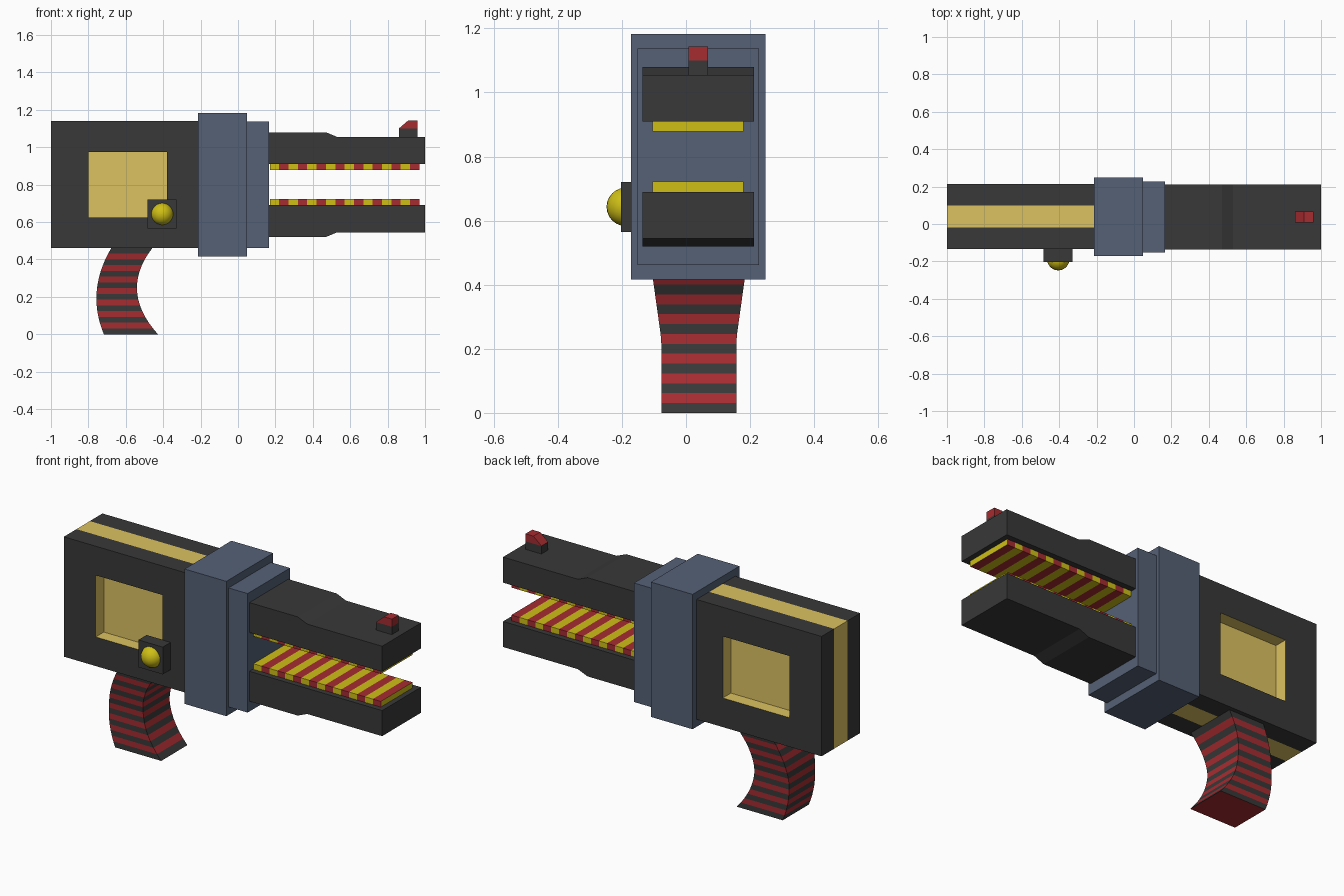
import bpy, bmesh

if "Cube" in bpy.data.objects:
    bpy.data.objects.remove(bpy.data.objects["Cube"])


def material(name, rgb):
    m = bpy.data.materials.new(name)
    m.diffuse_color = (*rgb, 1)
    m.use_nodes = True
    m.node_tree.nodes["Principled BSDF"].inputs["Base Color"].default_value = m.diffuse_color
    return m


DARK = material("dark_grey", (0.04, 0.04, 0.04))
RED = material("red", (0.38, 0.025, 0.03))
YELLOW = material("yellow", (0.62, 0.52, 0.008))
TAN = material("tan", (0.72, 0.54, 0.12))
BLUE = material("slate_blue", (0.09, 0.12, 0.18))
YC = 0.04      # centre plane of the body
ZC = 0.80      # centre line between the jaws


def loft(name, rings, mats, pick=lambda i: 0):
    """Bridge closed rings of points; pick(i) gives the material slot of band i,
    with -1 for the first cap and len(rings)-1 for the last cap."""
    bm = bmesh.new()
    vs = [[bm.verts.new(p) for p in r] for r in rings]
    n = len(rings[0])
    bm.faces.new(vs[0]).material_index = pick(-1)
    for i in range(len(vs) - 1):
        for k in range(n):
            f = bm.faces.new((vs[i][k], vs[i][(k + 1) % n],
                              vs[i + 1][(k + 1) % n], vs[i + 1][k]))
            f.material_index = pick(i)
    bm.faces.new(vs[-1]).material_index = pick(len(vs) - 1)
    bmesh.ops.recalc_face_normals(bm, faces=bm.faces)
    me = bpy.data.meshes.new(name)
    bm.to_mesh(me)
    bm.free()
    for m in mats:
        me.materials.append(m)
    ob = bpy.data.objects.new(name, me)
    bpy.context.collection.objects.link(ob)
    return ob


def prism(name, profile, y0, y1, mat):
    """Extrude an x/z profile along y."""
    return loft(name, [[(x, y, z) for x, z in profile] for y in (y0, y1)], [mat])


def rect(x0, x1, z0, z1):
    return [(x0, z0), (x1, z0), (x1, z1), (x0, z1)]


def box(name, x0, x1, y0, y1, z0, z1, mat):
    return prism(name, rect(x0, x1, z0, z1), y0, y1, mat)


# Body: tan core between two dark plates with recessed tan windows
box("body_core", -1, -0.2, -0.02, 0.10, 0.46, 1.14, TAN)
outer, window = rect(-1, -0.2, 0.46, 1.14), rect(-0.80, -0.38, 0.625, 0.975)
for side, name in ((-1, "front_plate"), (1, "back_plate")):
    steps = ((outer, 0.06), (outer, 0.173), (window, 0.173), (window, 0.10))
    loft(name, [[(x, YC + side * d, z) for x, z in shape] for shape, d in steps],
         [DARK, TAN], lambda i: int(i >= 2))

# Collar
box("collar", -0.215, 0.047, -0.172, 0.248, 0.417, 1.182, BLUE)
box("collar_step", 0.047, 0.167, -0.152, 0.228, 0.462, 1.137, BLUE)

# Jaws and their striped inner strips, mirrored about the centre line
STEP = 0.05
for side, name in ((1, "upper"), (-1, "lower")):
    prof = [(0.16, 0.11), (1, 0.11), (1, 0.255), (0.53, 0.255), (0.47, 0.28), (0.16, 0.28)]
    prism(name + "_jaw", [(x, ZC + side * z) for x, z in prof], -0.136, 0.212, DARK)
    rings = [[(0.17 + STEP * i, y, ZC + side * z) for y, z in
              ((-0.105, 0.078), (0.18, 0.078), (0.18, 0.111), (-0.105, 0.111))]
             for i in range(17)]
    loft(name + "_strip", rings, [YELLOW, RED], lambda i: i % 2 if 0 <= i < 16 else 0)

# Sight
box("sight_base", 0.86, 0.96, 0.008, 0.068, 1.05, 1.10, DARK)
prism("sight_tip", [(0.86, 1.10), (0.96, 1.10), (0.96, 1.143), (0.91, 1.143)],
      0.008, 0.068, RED)

# Knob on the front plate
box("knob_mount", -0.483, -0.33, -0.203, -0.13, 0.565, 0.72, DARK)
bpy.ops.mesh.primitive_uv_sphere_add(segments=24, ring_count=12, radius=0.06,
                                     location=(-0.405, -0.188, 0.643))
knob = bpy.context.object
knob.name = "knob"
knob.data.materials.append(YELLOW)
bpy.ops.object.shade_smooth_by_angle()


# Curved striped grip
def curve(z, a, b, c):
    """Parabola through three (z, x) points."""
    total = 0
    pts = (a, b, c)
    for p in pts:
        term = p[1]
        for q in pts:
            if q is not p:
                term *= (z - q[0]) / (p[0] - q[0])
        total += term
    return total


rings = []
for i in range(16):
    z = 0.462 * i / 15
    back = curve(z, (0, -0.717), (0.18, -0.757), (0.462, -0.677))
    front = curve(z, (0, -0.428), (0.26, -0.54), (0.462, -0.457))
    w = 0.117 + 0.14 * max(0, z - 0.23)
    rings.append([(back, YC - w, z), (front, YC - w, z),
                  (front, YC + w, z), (back, YC + w, z)])
loft("grip", rings, [DARK, RED], lambda i: i % 2)
